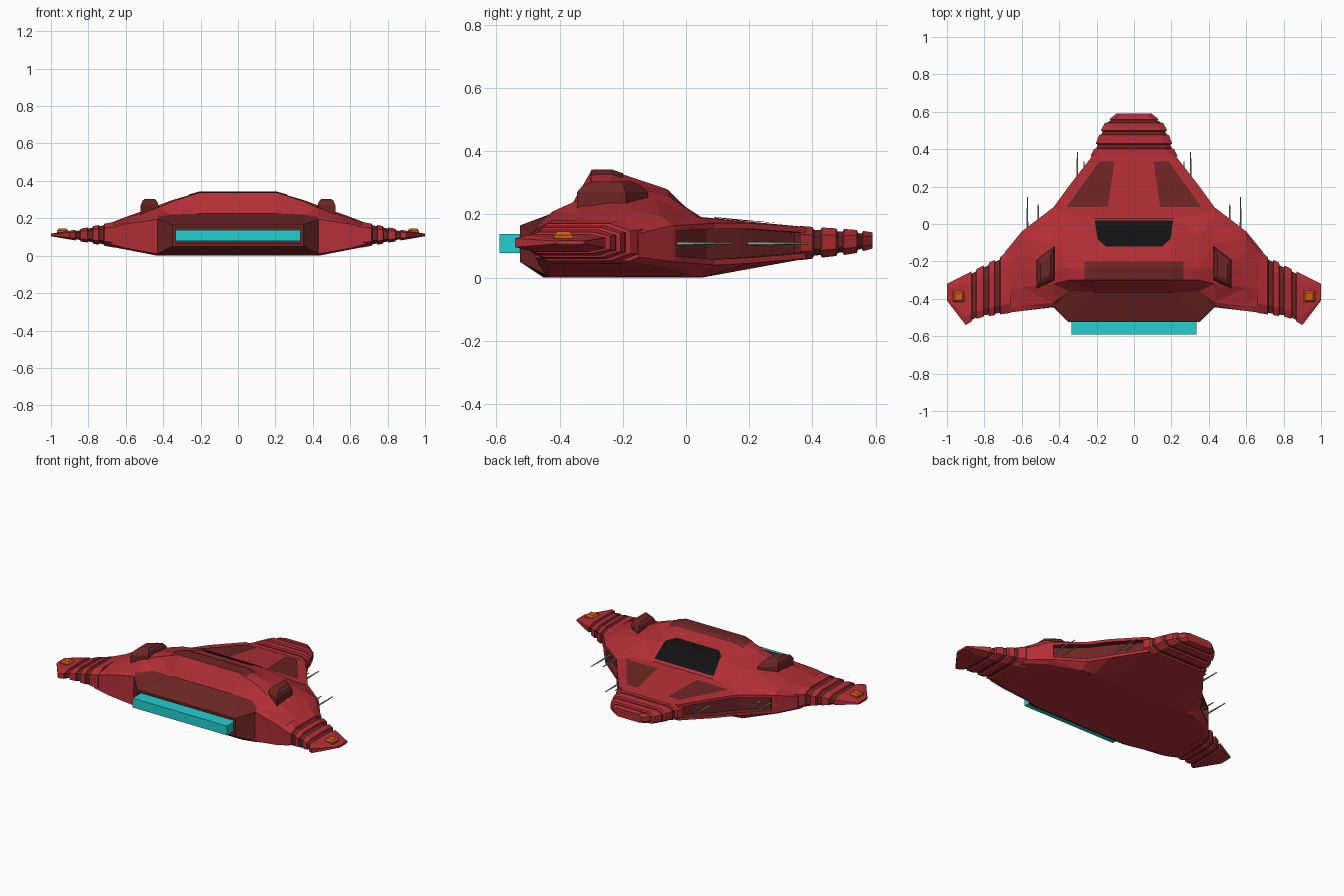
import bpy, bmesh
from mathutils import Vector

if "Cube" in bpy.data.objects:
    bpy.data.objects.remove(bpy.data.objects["Cube"])

def material(name, rgb):
    m = bpy.data.materials.new(name)
    m.diffuse_color = (*rgb, 1)
    m.use_nodes = True
    m.node_tree.nodes["Principled BSDF"].inputs["Base Color"].default_value = m.diffuse_color
    return m

RED = material("hull_red", (0.445, 0.028, 0.037))
DARK = material("dark_red", (0.150, 0.019, 0.018))
BLACK = material("canopy_black", (0.006, 0.006, 0.006))
CYAN = material("engine_cyan", (0.018, 0.62, 0.63))
ORANGE = material("lamp_orange", (0.62, 0.11, 0.006))
GREY = material("gun_grey", (0.36, 0.36, 0.35))

def finish(bm, name, mats):
    me = bpy.data.meshes.new(name)
    bm.to_mesh(me)
    bm.free()
    for m in mats:
        me.materials.append(m)
    ob = bpy.data.objects.new(name, me)
    bpy.context.collection.objects.link(ob)
    return ob

def loft(sections, dark_spans=()):
    """Bridge closed rings; returns bmesh and faces keyed by (span, strip)."""
    bm = bmesh.new()
    rings = [[bm.verts.new(p) for p in s] for s in sections]
    faces, n = {}, len(sections[0])
    for s in range(len(rings) - 1):
        for k in range(n):
            f = bm.faces.new((rings[s][k], rings[s][(k + 1) % n],
                              rings[s + 1][(k + 1) % n], rings[s + 1][k]))
            f.material_index = 1 if s in dark_spans else 0
            faces[s, k] = f
    bm.faces.new(rings[0])
    bm.faces.new(rings[-1])
    bmesh.ops.recalc_face_normals(bm, faces=bm.faces[:])
    return bm, faces

def lerp_table(t, table):
    for (a, va), (b, vb) in zip(table, table[1:]):
        if t <= b:
            return va + (vb - va) * (t - a) / (b - a)
    return table[-1][1]

# Main body: side profiles (y, z) at growing half width, mirrored
profiles = {
    0.21: [(-.525, .05), (-.525, .165), (-.365, .225), (-.30, .337), (-.235, .338), (-.06, .28),
           (.03, .193), (.38, .16), (.38, .06), (.05, 0), (-.45, 0)],
    0.35: [(-.525, .05), (-.525, .165), (-.36, .22), (-.30, .29), (-.235, .298), (-.06, .262),
           (.05, .19), (.20, .172), (.20, .045), (.05, 0), (-.45, 0)],
    0.43: [(-.445, .01), (-.44, .195), (-.42, .21), (-.32, .255), (-.24, .268), (-.10, .25),
           (.03, .195), (.09, .172), (.09, .04), (.04, .003), (-.43, 0)],
    0.60: [(-.465, .04), (-.465, .17), (-.44, .178), (-.34, .2), (-.25, .207), (-.15, .207),
           (-.08, .195), (-.04, .165), (-.04, .05), (-.08, .035), (-.43, .033)],
    0.69: [(-.476, .065), (-.476, .145), (-.44, .16), (-.36, .17), (-.29, .172), (-.23, .172),
           (-.18, .16), (-.15, .14), (-.15, .065), (-.18, .052), (-.42, .05)],
}
xs = sorted([-x for x in profiles] + list(profiles))
bm, F = loft([[(x, y, z) for y, z in profiles[abs(x)]] for x in xs])
for s in range(2, 7):            # dark engine surround and ledge
    for k in (0, 1, 10):
        F[s, k].material_index = 1

def recess(faces, rim, depth):
    bmesh.ops.inset_region(bm, faces=faces, thickness=rim, use_even_offset=True)
    walls = bmesh.ops.inset_region(bm, faces=faces, thickness=0.0005, depth=-depth,
                                   use_even_offset=True)["faces"]
    for f in list(faces) + walls:
        f.material_index = 1

recess([F[s, 0] for s in (3, 4, 5)], 0.015, 0.02)     # engine slot
recess([F[s, 7] for s in (5, 6, 7)], 0.018, 0.035)    # gun bays
recess([F[s, 7] for s in (1, 2, 3)], 0.018, 0.035)
bmesh.ops.triangulate(bm, faces=bm.faces[:])
body = finish(bm, "body", [RED, DARK])

def plate(name, poly, mat, lift=0.004):
    """Thin plate following the upper hull inside a convex top-view outline (counter-clockwise)."""
    b = bmesh.new()
    b.from_mesh(body.data)
    b.normal_update()
    bmesh.ops.delete(b, geom=[f for f in b.faces if f.normal.z < 0.15 or f.calc_center_median().z < 0.1],
                     context='FACES')
    for (x0, y0), (x1, y1) in zip(poly, poly[1:] + poly[:1]):
        bmesh.ops.bisect_plane(b, geom=b.verts[:] + b.edges[:] + b.faces[:], plane_co=(x0, y0, 0),
                               plane_no=(y1 - y0, x0 - x1, 0), clear_outer=True)
    for f in b.faces:
        f.material_index = 0
    bmesh.ops.translate(b, verts=b.verts[:], vec=(0, 0, lift))
    return finish(b, name, [mat])

plate("canopy", [(-.15, -.12), (.15, -.12), (.195, -.08), (.21, .02), (-.21, .02), (-.195, -.08)], BLACK)
plate("roof_strip", [(-.265, -.30), (.265, -.30), (.265, -.20), (-.265, -.20)], DARK)
nose_panel = [(.14, .09), (.36, .09), (.185, .335), (.105, .335)]
plate("nose_panel_right", nose_panel, DARK)
plate("nose_panel_left", [(-x, y) for x, y in nose_panel][::-1], DARK)

# Ribbed nose: chamfered rings along y, every other span is a dark groove
W = [(.36, .235), (.40, .215), (.50, .178), (.53, .168), (.59, .095)]
ZT = [(.36, .163), (.53, .152), (.59, .143)]
ZB = [(.36, .055), (.53, .075), (.59, .092)]
rings, dark = [], []
for y, g in [(.36, 0), (.40, 0), (.405, 1), (.425, 1), (.43, 0), (.475, 0), (.48, 1), (.495, 1),
             (.50, 0), (.54, 0), (.544, 1), (.556, 1), (.56, 0), (.59, 0)]:
    w, t, b = (lerp_table(y, T) for T in (W, ZT, ZB))
    w, t, b = w - .012 * g, t - .009 * g, b + .009 * g
    c = (t - b) * .25
    half = [(.8 * w, t), (w, t - c), (w, b + c), (.8 * w, b)]
    if g and rings and len(rings) % 4 == 2:
        dark.append(len(rings))
    rings.append([(x, y, z) for x, z in half] + [(-x, y, z) for x, z in half[::-1]])
nose, _ = loft(rings, dark)
finish(nose, "ribbed_nose", [RED, DARK])

# Ribbed outer wings
LEAD = [(.66, -.125), (.70, -.17), (.86, -.25), (1, -.32)]
TRAIL = [(.66, -.475), (.83, -.50), (.90, -.54), (1, -.41)]
TOP = [(.66, .182), (.86, .14), (1, .118)]
BOT = [(.66, .043), (.86, .08), (1, .104)]
for side, sx in (("right", 1), ("left", -1)):
    rings, dark = [], []
    for x, g in [(.66, 0), (.715, 0), (.718, 1), (.742, 1), (.745, 0), (.775, 0), (.778, 1), (.802, 1),
                 (.805, 0), (.842, 0), (.845, 1), (.867, 1), (.87, 0), (.90, 0), (1, 0)]:
        l, r, t, b = (lerp_table(x, T) for T in (LEAD, TRAIL, TOP, BOT))
        l, r, t, b = l - .012 * g, r + .008 * g, t - .007 * g, b + .007 * g
        c, h, m = l - r, (t - b) * .3, (t + b) / 2
        if g and len(rings) % 4 == 2:
            dark.append(len(rings))
        rings.append([(sx * x, y, z) for y, z in
                      [(r, m - h), (r, m + h), (r + .15 * c, t), (l - .2 * c, t),
                       (l, m + h), (l, m - h), (l - .2 * c, b), (r + .15 * c, b)]])
    wing, _ = loft(rings, dark)
    finish(wing, "outer_wing_" + side, [RED, DARK])

    # Roof scoop: tapered block
    base = [(.425, -.12), (.425, -.30), (.52, -.345), (.52, -.19)]
    mid = sum((Vector(p) for p in base), Vector((0, 0))) / 4
    levels = []
    for z, k in ((.21, 1), (.27, 1), (.292, .82), (.304, .55)):
        levels.append([(sx * (mid.x + (x - mid.x) * k), mid.y + (y - mid.y) * k, z) for x, y in base])
    scoop, _ = loft(levels)
    finish(scoop, "scoop_" + side, [DARK])

    # Wing-tip lamp
    sq = [(-1, -1), (1, -1), (1, 1), (-1, 1)]
    lamp, _ = loft([[(sx * .938 + r * a, -.388 + r * b, z) for a, b in sq]
                    for z, r in ((.115, .03), (.134, .03), (.145, .02))])
    finish(lamp, "tip_lamp_" + side, [ORANGE])

    # Guns: thin six-sided barrels with a pointed muzzle
    for i, (x, y0, y1) in enumerate([(.303, .19, .385), (.268, .20, .335), (.57, -.08, .145), (.512, -.04, .11)]):
        bpy.ops.mesh.primitive_cylinder_add(vertices=6, radius=.007, depth=y1 - y0,
                                            location=(sx * x, (y0 + y1) / 2, .108), rotation=(-1.5708, 0, 0))
        gun = bpy.context.object
        gun.name = f"gun_{side}_{i + 1}"
        gun.data.materials.append(GREY)
        for v in gun.data.vertices:
            if v.co.z > 0:
                v.co.x *= .4
                v.co.y *= .4

# Engine glow bar
bpy.ops.mesh.primitive_cube_add(size=1, location=(0, -.545, .108))
bar = bpy.context.object
bar.name = "engine_bar"
bar.scale = (.67, .09, .06)
bar.data.materials.append(CYAN)
